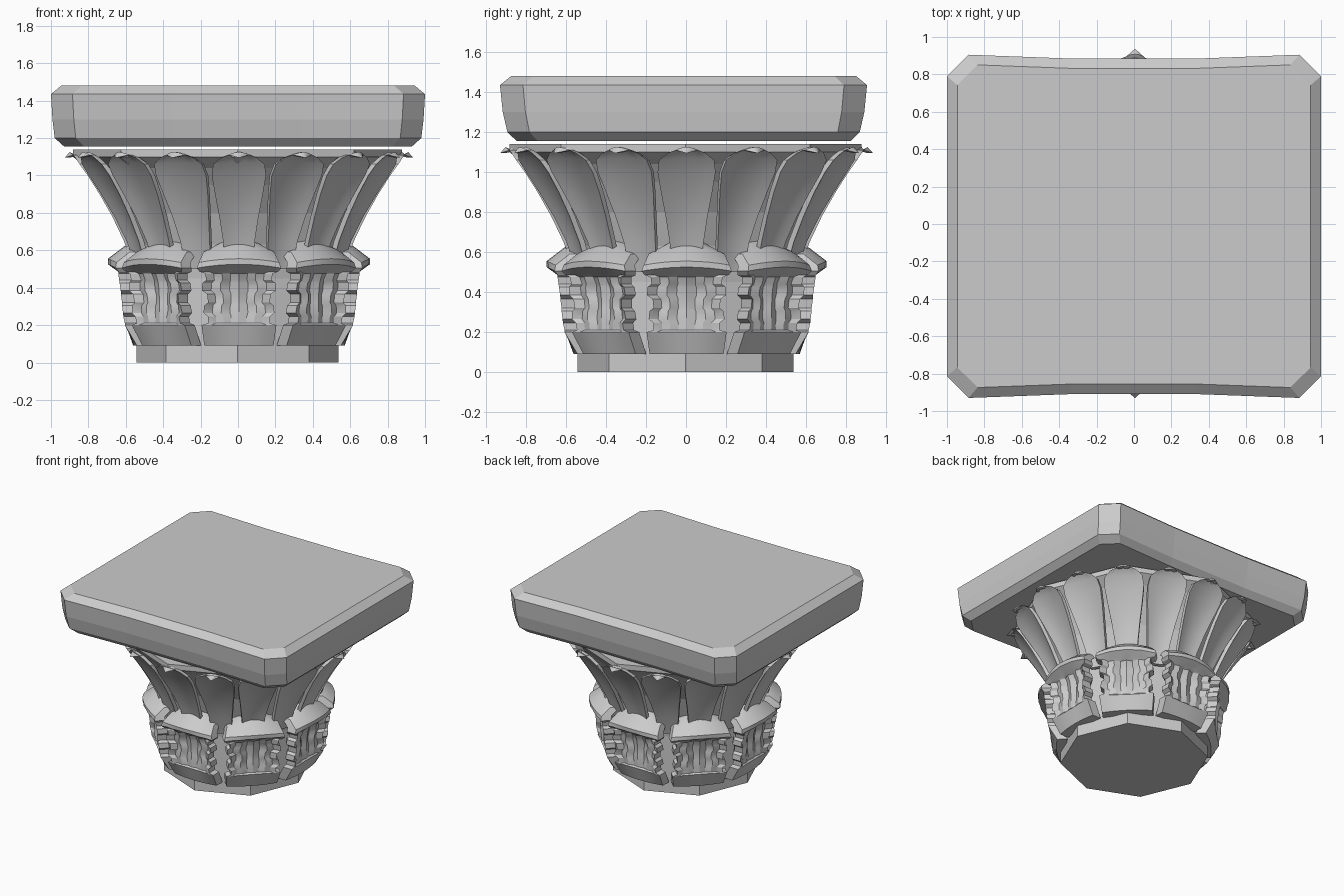
import bpy, bmesh
from math import sin, cos, pi, radians
from mathutils import Matrix

if "Cube" in bpy.data.objects:
    bpy.data.objects.remove(bpy.data.objects["Cube"])


def make_object(name, bm, smooth=None):
    bmesh.ops.recalc_face_normals(bm, faces=bm.faces)
    me = bpy.data.meshes.new(name)
    bm.to_mesh(me)
    bm.free()
    ob = bpy.data.objects.new(name, me)
    bpy.context.collection.objects.link(ob)
    if smooth:
        bpy.ops.object.select_all(action='DESELECT')
        ob.select_set(True)
        bpy.context.view_layer.objects.active = ob
        bpy.ops.object.shade_smooth_by_angle(angle=radians(smooth))
    return ob


def loft(name, rings, smooth=None):
    """Closed solid through a stack of point rings."""
    bm = bmesh.new()
    loops = [[bm.verts.new(p) for p in ring] for ring in rings]
    n = len(loops[0])
    for a, b in zip(loops, loops[1:]):
        for i in range(n):
            j = (i + 1) % n
            bm.faces.new((a[i], a[j], b[j], b[i]))
    bm.faces.new(loops[0][::-1])
    bm.faces.new(loops[-1])
    return make_object(name, bm, smooth)


def leaf(name, rows, cols, thick, angle, flute=0.0, smooth=30):
    """Thick leaf facing -y, then turned about z.
    Row: height, radius, half width, edge offset outward, edge drop, flute strength."""
    bm = bmesh.new()
    front, back = [], []
    for z, r, w, out, drop, k in rows:
        f, b = [], []
        for i in range(cols):
            u = 2 * i / (cols - 1) - 1
            rib = -flute * k if i % 2 else 0
            rr = r + out * u * u + rib
            zz = z - drop * u * u
            f.append(bm.verts.new((u * w, -rr, zz)))
            b.append(bm.verts.new((u * w, -(rr - thick), zz)))
        front.append(f)
        back.append(b)
    n = len(rows)
    for j in range(n - 1):
        for i in range(cols - 1):
            for g in (front, back):
                bm.faces.new((g[j][i], g[j][i + 1], g[j + 1][i + 1], g[j + 1][i]))
        for i in (0, cols - 1):
            bm.faces.new((front[j][i], front[j + 1][i], back[j + 1][i], back[j][i]))
    for j in (0, n - 1):
        for i in range(cols - 1):
            bm.faces.new((front[j][i], front[j][i + 1], back[j][i + 1], back[j][i]))
    bmesh.ops.remove_doubles(bm, verts=bm.verts, dist=0.0005)
    bmesh.ops.transform(bm, verts=bm.verts, matrix=Matrix.Rotation(angle, 4, 'Z'))
    ob = make_object(name, bm, smooth)
    ob.location = (0.005, 0.003, 0)
    return ob


# Abacus: chamfered slab with two hollowed sides
half = [(1, .79), (.885, .905), (.35, .885)]
top = half + [(-x, y) for x, y in reversed(half)]
low = [(x, -y - .025) for x, y in reversed(top)]
outline = top + low
levels = [(1.155, .07, .09), (1.20, .02, .04), (1.30, .008, .015), (1.435, 0, 0), (1.48, .055, .06)]
loft("abacus", [[(x * (1 - ix), y * (1 - iy), z) for x, y in outline] for z, ix, iy in levels])

# Bell: eight-sided flaring core
bell = [(0, .54), (.45, .54), (.63, .565), (.8, .63), (.95, .725), (1.04, .80), (1.10, .88), (1.14, .88)]
loft("bell", [[(r * cos(i * pi / 4) - .003, r * sin(i * pi / 4) - .003, z) for i in range(8)] for z, r in bell])

# Upper ring: sixteen scooped leaves with pointed drooping tips
upper = [(.50, .555, .07, .01, 0, 0), (.65, .60, .085, .015, 0, 0), (.78, .655, .105, .022, 0, 0),
         (.90, .72, .128, .025, 0, 0), (1.00, .787, .145, .022, 0, 0), (1.07, .84, .138, .012, .01, 0),
         (1.115, .885, .095, -.01, .02, 0), (1.125, .905, .055, -.02, .015, 0), (1.095, .932, .002, 0, 0, 0)]
for i in range(16):
    leaf(f"upper_leaf_{i + 1}", upper, 7, .03, i * pi / 8)

# Lower ring: eight notched leaves, each with an overhanging curled cap
lower = [(.09, .565, .185, -.02, 0, 0), (.20, .605, .20, .005, 0, 0), (.21, .598, .165, .012, 0, .4),
         (.245, .60, .165, .018, 0, .6), (.265, .60, .19, .02, 0, .7), (.305, .60, .185, .025, 0, .8),
         (.32, .60, .165, .025, 0, .9), (.365, .603, .17, .028, 0, 1), (.385, .604, .198, .028, 0, 1),
         (.425, .61, .195, .028, 0, 1), (.44, .615, .175, .025, 0, 1), (.475, .63, .18, .015, 0, .8),
         (.485, .645, .21, .0, .0, .6), (.525, .70, .225, -.04, .02, .2), (.555, .70, .215, -.045, .02, 0),
         (.62, .615, .19, -.03, .03, 0), (.675, .52, .07, -.01, .02, 0)]
for i in range(8):
    leaf(f"lower_leaf_{i + 1}", lower, 9, .075, i * pi / 4, flute=.022, smooth=25)
